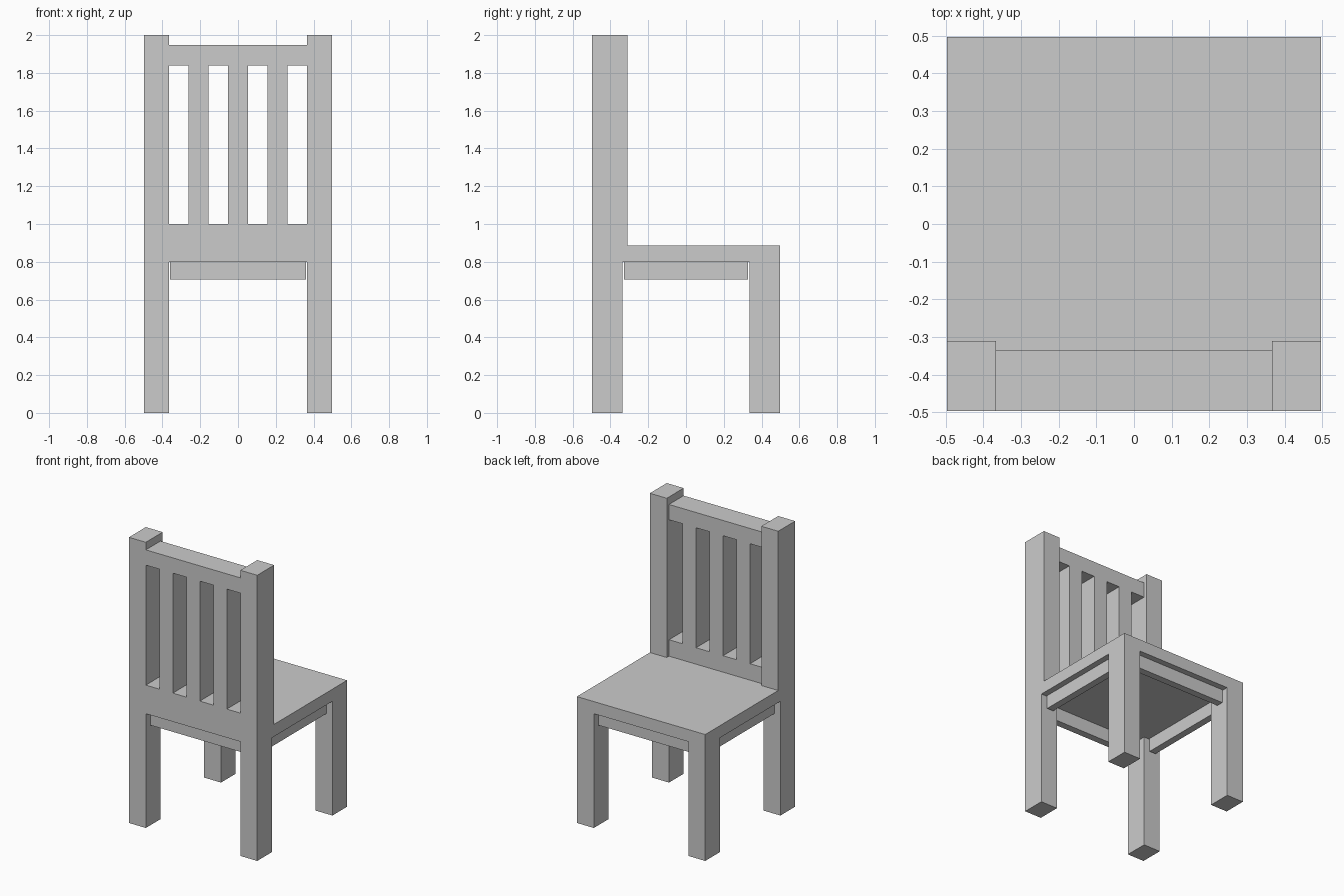
import bpy
import bmesh
from mathutils import Matrix, Vector

if "Cube" in bpy.data.objects:
    bpy.data.objects.remove(bpy.data.objects["Cube"])

W = 0.497      # half width and half depth of the chair
INNER = 0.366  # inner x of legs and posts
LEG_Y = 0.335  # inner y of legs
SEAT_LOW, SEAT_TOP = 0.80, 0.885


def boxes(name, spans, mirror=False):
    """One object from (x0, x1, y0, y1, z0, z1) boxes, optionally mirrored in x."""
    bm = bmesh.new()
    for x0, x1, y0, y1, z0, z1 in spans:
        lo, hi = Vector((x0, y0, z0)), Vector((x1, y1, z1))
        m = Matrix.Translation((lo + hi) / 2) @ Matrix.Diagonal((*(hi - lo), 1))
        bmesh.ops.create_cube(bm, size=1, matrix=m)
    mesh = bpy.data.meshes.new(name)
    bm.to_mesh(mesh)
    bm.free()
    ob = bpy.data.objects.new(name, mesh)
    bpy.context.collection.objects.link(ob)
    if mirror:
        mod = ob.modifiers.new("mirror", 'MIRROR')
        mod.use_mirror_merge = False
    return ob


# Seat slab
boxes("seat", [(-W, W, -W, W, SEAT_LOW, SEAT_TOP)])

# Legs, left and right pairs
boxes("front_legs", [(-W, -INNER, -W, -LEG_Y, 0, SEAT_LOW)], mirror=True)
boxes("rear_legs", [(-W, -INNER, LEG_Y, W, 0, SEAT_LOW)], mirror=True)

# Thicker backrest posts above the seat
boxes("back_posts", [(-W, -INNER, -W, -0.31, SEAT_TOP, 2)], mirror=True)

# Backrest rails and slats, flush with the posts on the outside
boxes("lower_back_panel", [(-INNER, INNER, -W, -LEG_Y, SEAT_TOP, 1.0)])
boxes("top_rail", [(-INNER, INNER, -W, -LEG_Y, 1.84, 1.947)])
step = 2 * INNER / 7
for i in range(3):
    x = -INNER + step * (2 * i + 1)
    boxes(f"slat_{i + 1}", [(x, x + step, -W, -LEG_Y, 1.0, 1.84)])

# Apron bars under the seat, set in from the edge with a small gap to the legs
OUT, BAR, LOW = W - 0.042, 0.05, 0.705
boxes("side_aprons", [(-OUT, -OUT + BAR, -0.327, 0.327, LOW, SEAT_LOW)], mirror=True)
for name, s in (("front_apron", -1), ("rear_apron", 1)):
    y0, y1 = sorted((s * OUT, s * (OUT - BAR)))
    boxes(name, [(-0.36, 0.36, y0, y1, LOW, SEAT_LOW)])
